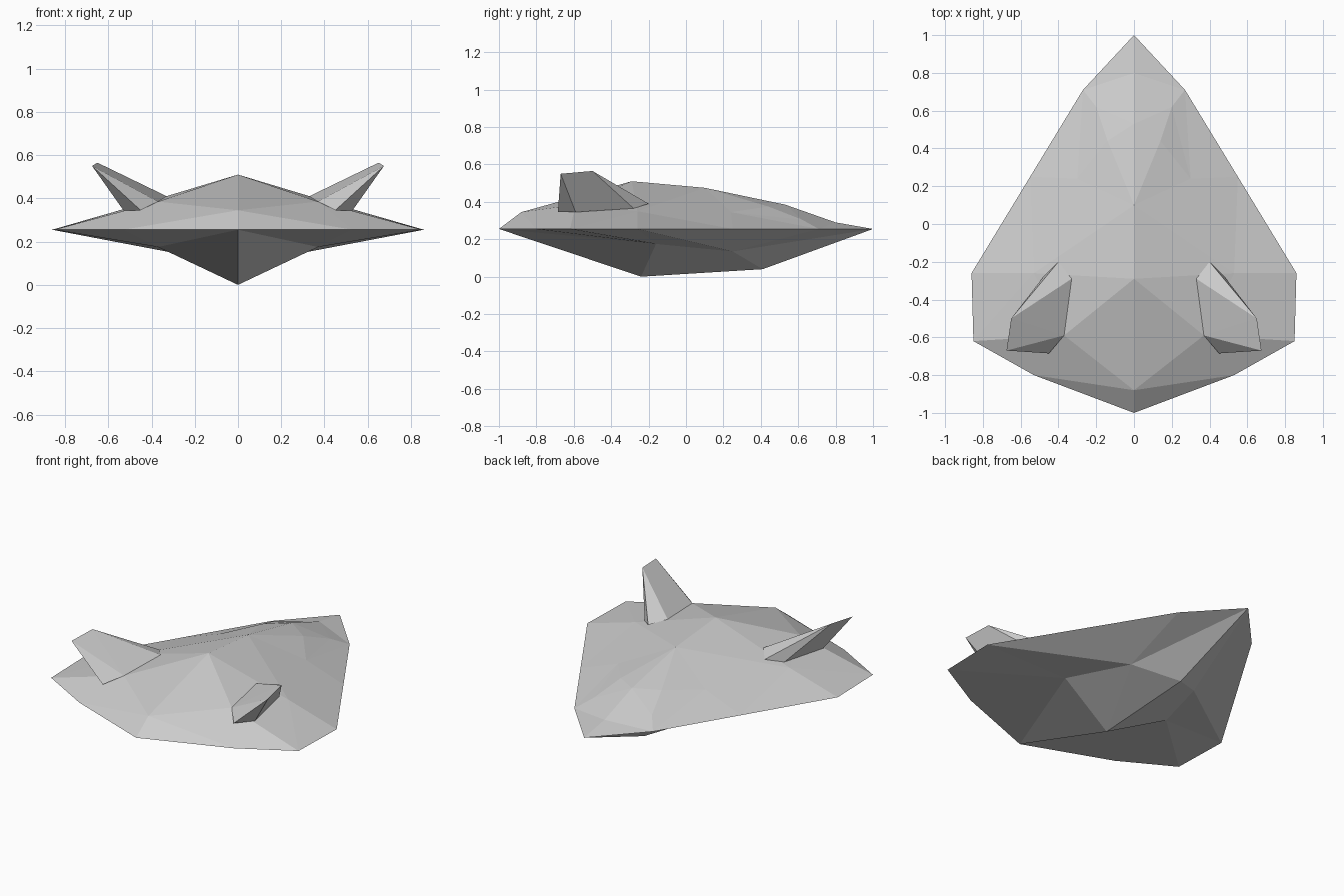
import bpy
import bmesh

cube = bpy.data.objects.get("Cube")
if cube:
    bpy.data.objects.remove(cube, do_unlink=True)

grey = bpy.data.materials.new("hull_grey")
grey.use_nodes = True
colour = (0.6, 0.6, 0.6, 1)
grey.diffuse_color = colour
grey.node_tree.nodes["Principled BSDF"].inputs["Base Color"].default_value = colour


def build(name, points, faces, sides):
    """Make a flat-shaded mesh from named points, repeated for each side sign."""
    bm = bmesh.new()
    for side in sides:
        verts = {key: bm.verts.new((side * x, y, z)) for key, (x, y, z) in points.items()}
        for face in faces:
            bm.faces.new([verts[key] for key in face])
    # weld the halves along the centre line
    bmesh.ops.remove_doubles(bm, verts=bm.verts, dist=0.0001)
    bmesh.ops.recalc_face_normals(bm, faces=bm.faces)
    mesh = bpy.data.meshes.new(name)
    bm.to_mesh(mesh)
    bm.free()
    mesh.materials.append(grey)
    obj = bpy.data.objects.new(name, mesh)
    bpy.context.scene.collection.objects.link(obj)
    return obj


def fan(centre, ring):
    """Triangles from one centre point to each neighbouring pair of a ring."""
    keys = ring.split()
    return [(centre, a, b) for a, b in zip(keys, keys[1:])]


RIM = 0.255
hull_points = {
    # rim outline, front to tail
    "front": (0, -1, RIM),
    "cheek": (0.53, -0.8, RIM),
    "wing_front": (0.85, -0.62, RIM),
    "wing_back": (0.86, -0.26, RIM),
    "flank": (0.55, 0.25, RIM),
    "hip": (0.27, 0.71, RIM),
    "tail": (0, 1, RIM),
    # spine along the top
    "brow": (0, -0.88, 0.345),
    "peak": (0, -0.29, 0.51),
    "ridge": (0, 0.1, 0.475),
    "slope": (0, 0.53, 0.385),
    "tail_top": (0, 0.8, 0.29),
    # upper sides
    "shoulder": (0.37, -0.59, 0.385),
    "wing_root": (0.53, -0.26, 0.35),
    "vent_outer": (0.3, 0.24, 0.345),
    "vent_inner": (0.14, 0.44, 0.375),
    "vent_end": (0.2, 0.62, 0.305),
    # keel and lower sides
    "keel_front": (0, -0.24, 0),
    "keel_back": (0, 0.41, 0.04),
    "chine": (0.37, -0.16, 0.175),
    "intake": (0.23, 0.25, 0.135),
}

# upper shell
upper = (
    fan("wing_root", "peak ridge vent_outer flank wing_back wing_front shoulder peak")
    + fan("brow", "peak shoulder cheek front")
    + fan("shoulder", "cheek wing_front")
    + fan("vent_outer", "ridge vent_inner vent_end hip flank")
    + fan("slope", "ridge vent_inner vent_end tail_top")
    + fan("hip", "vent_end tail_top tail")
)

# lower shell
lower = (
    fan("chine", "keel_front front cheek wing_front wing_back intake keel_front")
    + fan("intake", "wing_back flank hip tail keel_back keel_front")
)

build("hull", hull_points, upper + lower, (1, -1))

# swept fins leaning outward from the shoulders
fin_points = {
    "tip_front": (0.675, -0.67, 0.55),
    "tip_back": (0.65, -0.5, 0.565),
    "toe": (0.45, -0.685, 0.345),
    "inner_front": (0.37, -0.59, 0.385),
    "inner_back": (0.33, -0.29, 0.41),
    "heel": (0.4, -0.2, 0.39),
    "outer_back": (0.48, -0.28, 0.365),
    "outer_front": (0.53, -0.59, 0.345),
}
fin_faces = (
    fan("tip_front", "outer_back outer_front toe inner_front")
    + fan("tip_back", "inner_front inner_back heel outer_back tip_front inner_front")
    + fan("toe", "inner_front inner_back heel outer_back outer_front")
)
for name, side in (("left_fin", 1), ("right_fin", -1)):
    build(name, fin_points, fin_faces, (side,))
